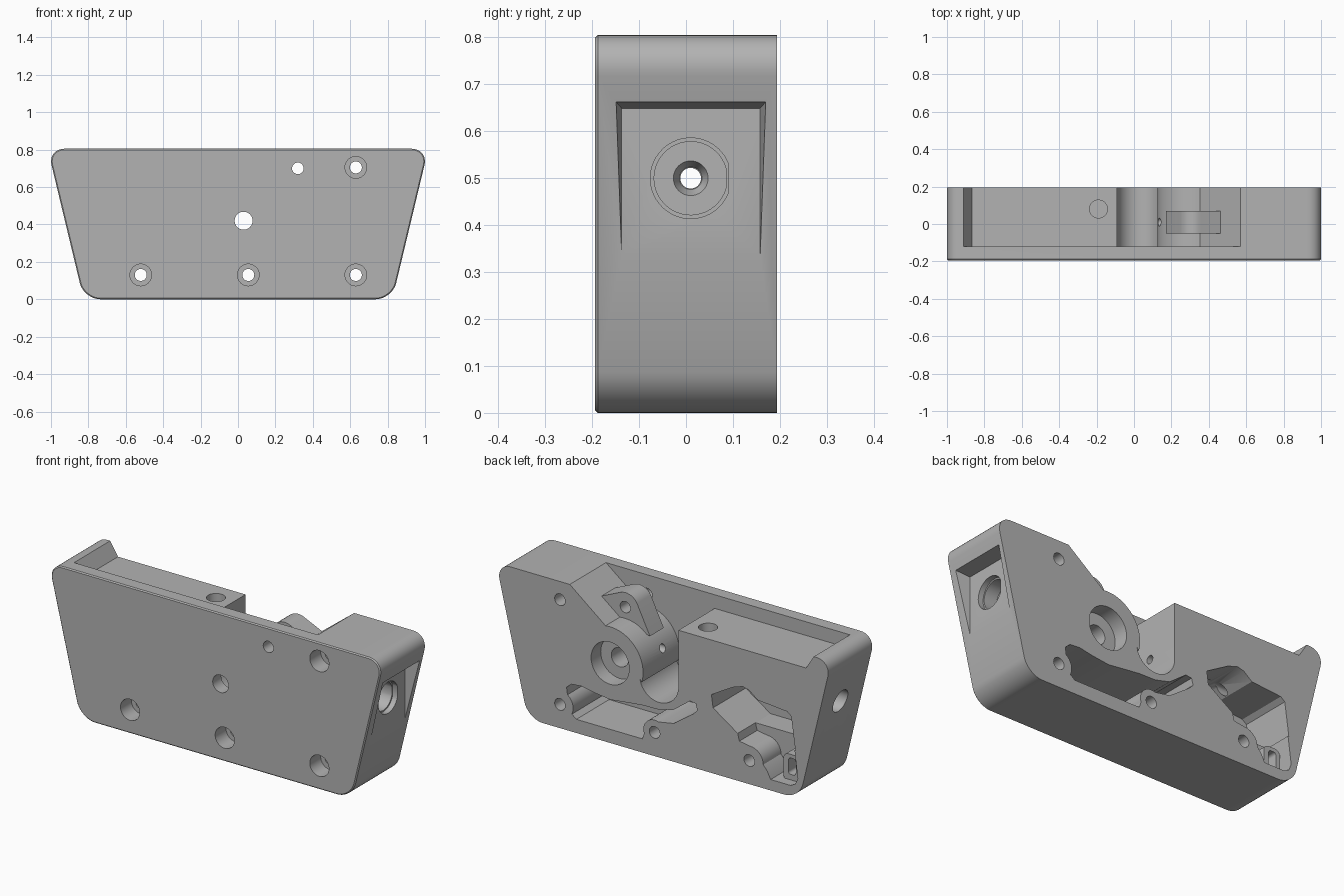
import bpy, bmesh
from math import sin, cos, radians

if "Cube" in bpy.data.objects:
    bpy.data.objects.remove(bpy.data.objects["Cube"], do_unlink=True)

grey = bpy.data.materials.new("matte_grey")
grey.use_nodes = True
grey.diffuse_color = (0.45, 0.45, 0.45, 1)
grey.node_tree.nodes["Principled BSDF"].inputs["Base Color"].default_value = (0.45, 0.45, 0.45, 1)

FRONT, BACK, FLOOR = -0.194, 0.194, -0.12
PLACE = {"x": lambda u, v, w: (w, u, v),
         "y": lambda u, v, w: (u, w, v),
         "z": lambda u, v, w: (u, v, w)}


def arc(u, v, r, start=0, end=360, n=40):
    full = abs(end - start) == 360
    steps = n if full else n + 1
    angles = [radians(start + (end - start) * i / n) for i in range(steps)]
    return [(u + r * cos(a), v + r * sin(a)) for a in angles]


def prism(name, pts, w0, w1, axis="y", flare=1.0, corner=0.0, front_chamfer=0.0):
    """Extrude a profile along an axis, optionally flared or with rounded corners."""
    cu = sum(p[0] for p in pts) / len(pts)
    cv = sum(p[1] for p in pts) / len(pts)
    bm = bmesh.new()
    place = PLACE[axis]
    low = [bm.verts.new(place(u, v, w0)) for u, v in pts]
    high = [bm.verts.new(place(cu + (u - cu) * flare, cv + (v - cv) * flare, w1)) for u, v in pts]
    bm.faces.new(low)
    bm.faces.new(high)
    walls = []
    for i in range(len(pts)):
        j = (i + 1) % len(pts)
        bm.faces.new((low[i], low[j], high[j], high[i]))
        walls.append(bm.edges.get((low[i], high[i])))
    bmesh.ops.recalc_face_normals(bm, faces=bm.faces)
    if corner:
        bmesh.ops.bevel(bm, geom=walls, offset=corner, segments=10, profile=0.5, affect="EDGES")
    if front_chamfer:
        rim = [e for e in bm.edges if all(abs(v.co.y - w0) < 1e-5 for v in e.verts)]
        bmesh.ops.bevel(bm, geom=rim, offset=front_chamfer, segments=1, affect="EDGES")
    mesh = bpy.data.meshes.new(name)
    bm.to_mesh(mesh)
    bm.free()
    mesh.materials.append(grey)
    obj = bpy.data.objects.new(name, mesh)
    bpy.context.scene.collection.objects.link(obj)
    return obj


# Tapered housing block with rounded corners
body = prism("housing", [(-0.825, 0), (0.825, 0), (1.018, 0.805), (-1.018, 0.805)],
             FRONT, BACK, corner=0.09, front_chamfer=0.006)
helpers = []


def combine(obj, operation="DIFFERENCE"):
    mod = body.modifiers.new(obj.name, "BOOLEAN")
    mod.operation = operation
    mod.solver = "EXACT"
    mod.object = obj
    obj.hide_render = True
    helpers.append(obj)


def hole(u, v, r, w0, w1, axis="y"):
    combine(prism("hole_cutter", arc(u, v, r), w0, w1, axis))


# Open top recess: low shelf, sloped side, round bearing boss and a U-shaped slot
recess = [(-0.865, 0.73), (-0.94, 0.85), (0.634, 0.85), (0.57, 0.805)]
recess += arc(0.325, 0.438, 0.2, 82, 195, 24)
recess += arc(0.028, 0.42, 0.118, -10, -180, 24)
recess += [(-0.09, 0.73)]
combine(prism("top_recess_cutter", recess, FLOOR, 0.3))

# Lug on the sloped side
lug = [(0.17, 0.58), (0.25, 0.60), (0.42, 0.60), (0.50, 0.68), (0.48, 0.715)]
lug += arc(0.318, 0.70, 0.08, 62, 150, 10)
combine(prism("lug", lug, -0.05, 0.07), "UNION")

# Lower pocket with a channel passing under the slot
lower = [(0.59, 0.235), (0.56, 0.26), (0.50, 0.265), (0.42, 0.25), (0.32, 0.238), (0.22, 0.25),
         (0.13, 0.26), (0.03, 0.262), (-0.06, 0.285), (-0.16, 0.36), (-0.195, 0.355),
         (-0.205, 0.32), (-0.18, 0.295), (-0.06, 0.21)]
lower += arc(0.055, 0.13, 0.068, 110, -20, 12)
lower += [(0.13, 0.075), (0.53, 0.075)]
lower += arc(0.63, 0.13, 0.08, 205, 125, 8)
combine(prism("lower_pocket_cutter", lower, -0.09, 0.3))

# Side pocket: deep upper part and shallower lower part
upper = [(-0.29, 0.43), (-0.42, 0.505), (-0.48, 0.525), (-0.52, 0.515), (-0.57, 0.475),
         (-0.75, 0.46), (-0.775, 0.44), (-0.80, 0.26), (-0.45, 0.26), (-0.30, 0.36)]
combine(prism("upper_pocket_cutter", upper, -0.09, 0.3))
shelf = [(-0.79, 0.30), (-0.815, 0.11), (-0.80, 0.075), (-0.77, 0.06), (-0.65, 0.06), (-0.63, 0.10)]
shelf += arc(-0.525, 0.13, 0.08, 180, 90, 8)
shelf += [(-0.46, 0.22), (-0.44, 0.30)]
combine(prism("shelf_pocket_cutter", shelf, 0.04, 0.3))
# Raised loop on the shelf
combine(prism("shelf_loop", [(-0.69, 0.05), (-0.79, 0.05), (-0.79, 0.20), (-0.69, 0.20)],
              0.0, 0.14, corner=0.03), "UNION")
combine(prism("loop_cutter", [(-0.72, 0.09), (-0.765, 0.09), (-0.765, 0.18), (-0.72, 0.18)],
              0.03, 0.3, corner=0.015))

# Bearing bore
hole(0.325, 0.438, 0.116, 0.11, 0.3)
hole(0.325, 0.438, 0.052, 0.0, 0.3)

# Counterbored screw holes and plain holes from the front
for x, z in [(-0.52, 0.13), (0.055, 0.13), (0.63, 0.13), (0.63, 0.705)]:
    hole(x, z, 0.058, -0.3, -0.10)
    hole(x, z, 0.032, -0.3, 0.3)
hole(0.03, 0.42, 0.048, -0.3, 0.0)
hole(0.32, 0.70, 0.031, -0.3, 0.3)

# Pin hole in the shelf
hole(-0.19, 0.08, 0.048, 0.60, 0.9, "z")

# Recessed seat on the right end with a flat-sided counterbore
seat = [(-0.137, 0.31), (0.158, 0.31), (0.158, 0.649), (-0.137, 0.649)]
combine(prism("end_seat_cutter", seat, 0.905, 1.1, "x", flare=1.2))
combine(prism("end_counterbore_cutter", arc(0.01, 0.5, 0.086, 22, 338), 0.875, 1.1, "x"))
combine(prism("end_bore_cutter", arc(0.01, 0.5, 0.078, 15, 345), 0.80, 1.1, "x"))
combine(prism("countersink_cutter", arc(0.01, 0.5, 0.024), 0.77, 0.82, "x", flare=1.9))

# Long cross hole, wider at the left end
hole(0.01, 0.5, 0.022, -1.2, 1.2, "x")
hole(0.01, 0.5, 0.062, -1.2, -0.86, "x")

# Bake the cuts and clear away the cutters
depsgraph = bpy.context.evaluated_depsgraph_get()
depsgraph.update()
result = bpy.data.meshes.new_from_object(body.evaluated_get(depsgraph))
body.modifiers.clear()
body.data = result
for obj in helpers:
    bpy.data.objects.remove(obj, do_unlink=True)
result.materials.clear()
result.materials.append(grey)
for face in result.polygons:
    face.material_index = 0

bpy.ops.object.select_all(action="DESELECT")
body.select_set(True)
bpy.context.view_layer.objects.active = body
bpy.ops.object.shade_smooth_by_angle(angle=radians(30))
